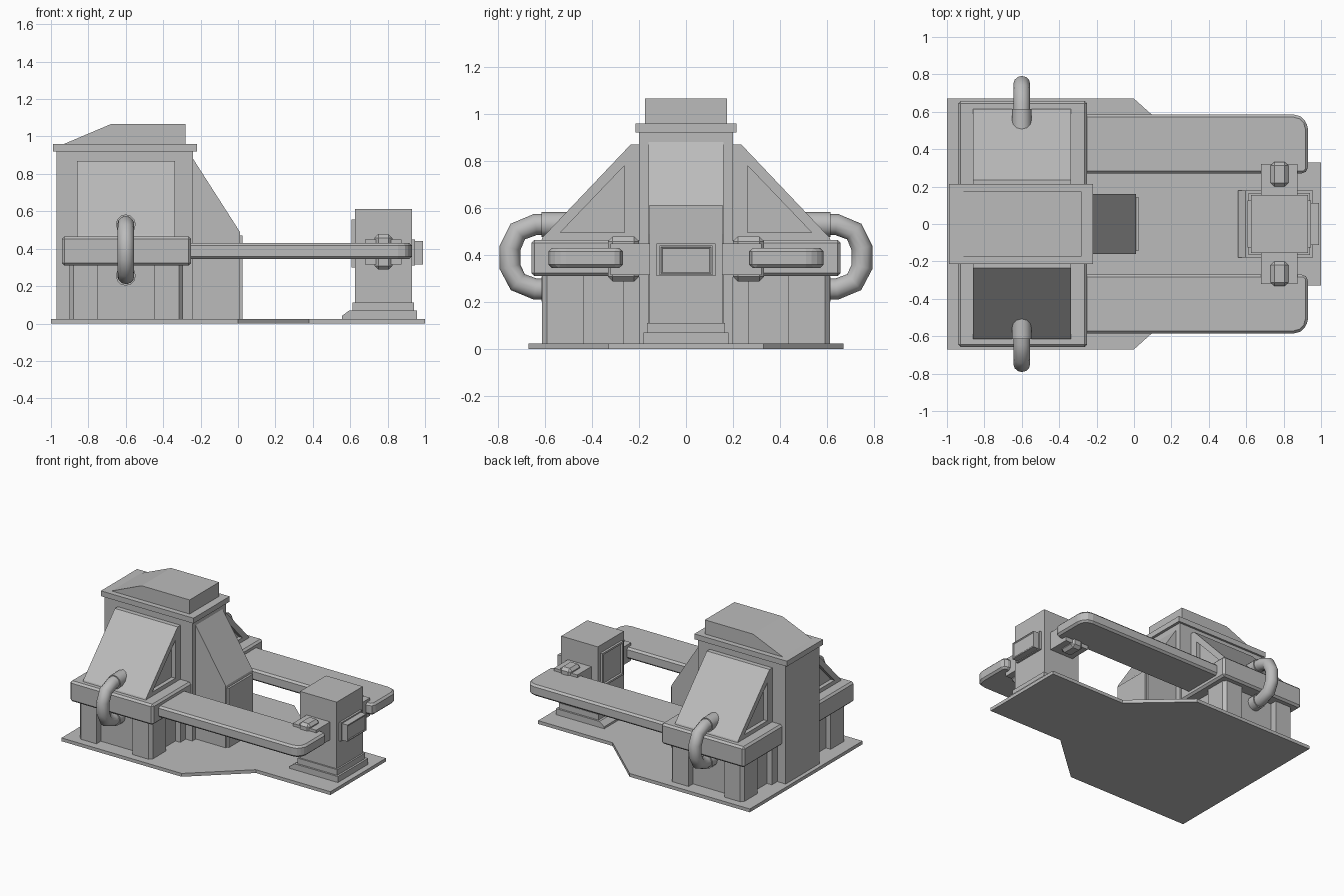
import bpy, bmesh, math
from mathutils import Vector

cube = bpy.data.objects.get("Cube")
if cube:
    bpy.data.objects.remove(cube, do_unlink=True)

grey = bpy.data.materials.new("plain grey")
grey.use_nodes = True
GREY = (0.5, 0.5, 0.5, 1)
grey.diffuse_color = GREY
grey.node_tree.nodes["Principled BSDF"].inputs["Base Color"].default_value = GREY


def finish(name, bm, bevel=0, segments=1):
    """Turn a bmesh into an object, with an optional bevel."""
    bmesh.ops.recalc_face_normals(bm, faces=bm.faces)
    mesh = bpy.data.meshes.new(name)
    bm.to_mesh(mesh)
    bm.free()
    mesh.materials.append(grey)
    obj = bpy.data.objects.new(name, mesh)
    bpy.context.collection.objects.link(obj)
    if bevel:
        mod = obj.modifiers.new("bevel", "BEVEL")
        mod.width, mod.segments = bevel, segments
        mod.limit_method = "ANGLE"
    return obj


def prism(name, points, low, high, axis="z", bevel=0):
    """Extrude a 2D outline along an axis."""
    place = {"x": lambda a, b, c: (c, a, b),
             "y": lambda a, b, c: (a, c, b),
             "z": lambda a, b, c: (a, b, c)}[axis]
    bm = bmesh.new()
    ends = [[bm.verts.new(place(a, b, c)) for a, b in points] for c in (low, high)]
    bm.faces.new(ends[0])
    bm.faces.new(ends[1])
    n = len(points)
    for i in range(n):
        j = (i + 1) % n
        bm.faces.new((ends[0][i], ends[0][j], ends[1][j], ends[1][i]))
    return finish(name, bm, bevel)


def box(name, x, y, z, bevel=0):
    outline = [(x[0], y[0]), (x[1], y[0]), (x[1], y[1]), (x[0], y[1])]
    return prism(name, outline, *z, bevel=bevel)


def panel(name, x, y, z, facing, rim=0.02, depth=0.01):
    """Box with a framed recess on the face turned to one side."""
    obj = box(name, x, y, z)
    recess(obj, facing, rim, depth)
    return obj


def recess(obj, facing, rim, depth):
    bm = bmesh.new()
    bm.from_mesh(obj.data)
    faces = [f for f in bm.faces if f.normal.dot(Vector(facing)) > 0.95]
    bmesh.ops.inset_individual(bm, faces=faces, thickness=rim, depth=0)
    bmesh.ops.inset_individual(bm, faces=faces, thickness=0.008, depth=-depth)
    bm.to_mesh(obj.data)
    bm.free()


def tube(name, x, path, radius, sides=12):
    """Round pipe through (y, z) points."""
    bm = bmesh.new()
    rings = []
    for i, p in enumerate(path):
        a, b = Vector(path[max(i - 1, 0)]), Vector(path[min(i + 1, len(path) - 1)])
        t = (b - a).normalized()
        ring = []
        for k in range(sides):
            ang = math.tau * k / sides
            u, v = radius * math.cos(ang), radius * math.sin(ang)
            ring.append(bm.verts.new((x + u, p[0] - t.y * v, p[1] + t.x * v)))
        rings.append(ring)
    for r, s in zip(rings, rings[1:]):
        for k in range(sides):
            m = (k + 1) % sides
            bm.faces.new((r[k], r[m], s[m], s[k]))
    bm.faces.new(rings[0])
    bm.faces.new(rings[-1])
    obj = finish(name, bm)
    bpy.ops.object.select_all(action="DESELECT")
    obj.select_set(True)
    bpy.context.view_layer.objects.active = obj
    bpy.ops.object.shade_smooth_by_angle(angle=math.radians(40))
    return obj


FLOOR = 0.025

# Ground plate
prism("base_plate", [(-1, -0.67), (0, -0.67), (0.38, -0.33), (1, -0.33),
                     (1, 0.33), (0.38, 0.33), (0, 0.67), (-1, 0.67)], 0, FLOOR)

# Central tower with cap, hood and sloped buttress
box("tower", (-0.97, -0.24), (-0.2, 0.2), (FLOOR, 0.92))
box("tower_cap", (-0.99, -0.22), (-0.215, 0.215), (0.92, 0.96))
prism("tower_hood", [(-0.93, 0.96), (-0.28, 0.96), (-0.28, 1.066), (-0.68, 1.066)],
      -0.175, 0.175, "y")
prism("buttress", [(-0.25, FLOOR), (0.01, FLOOR), (0.01, 0.49), (-0.24, 0.88), (-0.25, 0.88)],
      -0.16, 0.16, "y")
box("buttress_plate", (0.01, 0.025), (-0.145, 0.145), (FLOOR, 0.47))

for side, s in (("left", 1), ("right", -1)):
    def ys(a, b):
        return tuple(sorted((a * s, b * s)))

    # Sloped side housing with triangular recesses
    wedge = prism(side + "_side_housing",
                  [(0.19 * s, 0.45), (0.62 * s, 0.45), (0.61 * s, 0.475),
                   (0.235 * s, 0.87), (0.19 * s, 0.87)], -0.86, -0.338, "x")
    tri = [(0.262 * s, 0.78), (0.262 * s, 0.495), (0.535 * s, 0.495)]
    for x0, x1 in ((-0.9, -0.83), (-0.368, -0.3)):
        cutter = prism(side + "_recess_cutter", tri, x0, x1, "x")
        cutter.hide_render = True
        cutter.hide_viewport = True
        cutter.display_type = "WIRE"
        mod = wedge.modifiers.new("recess", "BOOLEAN")
        mod.operation, mod.object = "DIFFERENCE", cutter

    # Ledge, lower body and corner posts
    box(side + "_ledge", (-0.942, -0.25), ys(0.19, 0.657), (0.31, 0.465), bevel=0.014)
    box(side + "_lower_body", (-0.86, -0.335), ys(0.19, 0.56), (FLOOR, 0.32))
    for end, x0, x1 in (("rear", -0.9, -0.75), ("front", -0.45, -0.295)):
        cx = x0 if end == "rear" else x1
        inx = x1 if end == "rear" else x0
        d = 0.02 if end == "rear" else -0.02
        prism(f"{side}_{end}_post",
              [(inx, 0.435 * s), (cx, 0.435 * s), (cx, 0.59 * s),
               (cx + d, 0.612 * s), (inx, 0.612 * s)], FLOOR, 0.32)
        box(f"{side}_{end}_inner_post", (x0, x1), ys(0.19, 0.265), (FLOOR, 0.32))

    # Long arm with a rounded outer corner
    arc = [(0.855 + 0.075 * math.cos(a), (0.51 + 0.075 * math.sin(a)) * s)
           for a in (math.radians(d) for d in (0, 30, 60, 90))]
    prism(side + "_arm", [(-0.27, 0.27 * s), (0.91, 0.27 * s), (0.93, 0.29 * s)]
          + arc + [(-0.27, 0.585 * s)], 0.345, 0.43, bevel=0.014)

    # Clamp between arm and end post
    box(side + "_clamp_bar", (0.68, 0.875), ys(0.15, 0.32), (0.315, 0.45))
    box(side + "_clamp_block", (0.73, 0.825), ys(0.2, 0.332), (0.288, 0.478), bevel=0.02)

    # Bent pipe with collars
    path = [(0.52, 0.53), (0.64, 0.53), (0.715, 0.5), (0.748, 0.43), (0.748, 0.35),
            (0.715, 0.285), (0.64, 0.255), (0.52, 0.255)]
    tube(side + "_pipe", -0.6, [(y * s, z) for y, z in path], 0.045)
    for level, z in (("upper", 0.53), ("lower", 0.255)):
        tube(f"{side}_{level}_collar", -0.6, [(0.5 * s, z), (0.615 * s, z)], 0.053)

# End post on a stepped foot, with framed plates
prism("post_foot", [(0.555, FLOOR), (0.957, FLOOR), (0.957, 0.07), (0.595, 0.07), (0.555, 0.04)],
      -0.18, 0.18, "y")
box("post_step", (0.612, 0.942), (-0.166, 0.166), (0.07, 0.112))
box("end_post", (0.625, 0.93), (-0.155, 0.155), (0.11, 0.613))
panel("post_inner_plate", (0.608, 0.626), (-0.125, 0.125), (0.3, 0.555), (-1, 0, 0))
box("post_outer_mount", (0.929, 0.945), (-0.125, 0.125), (0.31, 0.45))
panel("post_outer_plate", (0.94, 0.99), (-0.112, 0.112), (0.315, 0.44), (1, 0, 0), 0.008, 0.004)
